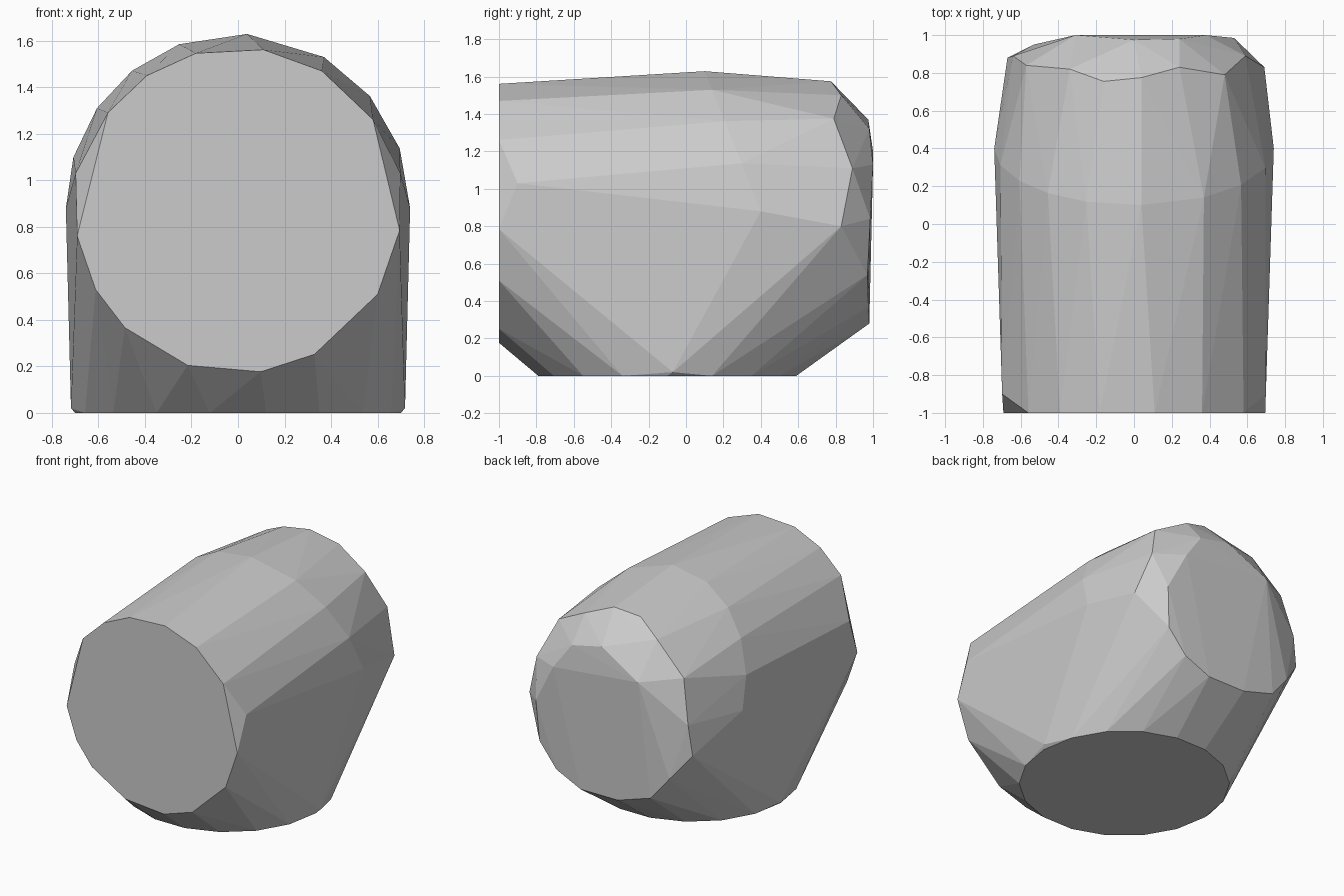
import bpy
import bmesh
from math import sin, cos, radians
from mathutils import Vector

# Remove the default cube only
default_cube = bpy.data.objects.get("Cube")
if default_cube:
    bpy.data.objects.remove(default_cube, do_unlink=True)


def make_material(name, grey):
    material = bpy.data.materials.new(name)
    material.use_nodes = True
    colour = (grey, grey, grey, 1)
    material.diffuse_color = colour
    shader = material.node_tree.nodes["Principled BSDF"]
    shader.inputs["Base Color"].default_value = colour
    return material


def ring(angles, centre, across, up):
    """Points on an ellipse spanned by two axis vectors."""
    centre, across, up = Vector(centre), Vector(across), Vector(up)
    return [centre + across * cos(radians(a)) + up * sin(radians(a)) for a in angles]


def hull_object(name, points, material):
    """Flat-faced convex body wrapped around the given points."""
    bm = bmesh.new()
    verts = [bm.verts.new(p) for p in points]
    result = bmesh.ops.convex_hull(bm, input=verts)
    unused = [v for v in result["geom_interior"] if isinstance(v, bmesh.types.BMVert)]
    bmesh.ops.delete(bm, geom=unused, context="VERTS")
    # Merge the flat caps into single polygons
    bmesh.ops.dissolve_limit(bm, angle_limit=radians(0.5), verts=bm.verts, edges=bm.edges)
    bmesh.ops.recalc_face_normals(bm, faces=bm.faces)
    mesh = bpy.data.meshes.new(name)
    bm.to_mesh(mesh)
    bm.free()
    mesh.materials.append(material)
    obj = bpy.data.objects.new(name, mesh)
    bpy.context.collection.objects.link(obj)
    return obj


# Flat front cap
front_angles = (-82, -62, -31, -7, 34, 59, 81, 105, 124, 143, 189, 209, 226, 252)
front_cap = ring(front_angles, (0, -1, 0.87), (0.7, 0, 0), (0, 0, 0.7))

# Shoulder corners just behind the front cap
front_corners = [Vector((side * 0.698, -0.9, 1.03)) for side in (-1, 1)]

# Slanted bend ring where the tube turns downwards
bend_angles = (0, 20, 40, 60, 87, 110, 128, 145, 163, 180)
bend_ring = ring(bend_angles, (0, 0.4, 0.88), (0.74, 0, 0), (0, -0.3, 0.75))

# Flat base cap, with slightly raised side corners
base_cap = ring(range(0, 360, 20), (0, -0.1, 0), (0.7, 0, 0), (0, 0.7, 0))
base_corners = [Vector((side * 0.718, -0.07, 0.02)) for side in (-1, 1)]

# Outer edge of the rear cap
rear_rim = [
    (0.69, 0.83, 0.8), (0.59, 0.89, 1.11), (0.48, 0.79, 1.375),
    (0.24, 0.83, 1.5), (0.04, 0.775, 1.575), (-0.16, 0.755, 1.55),
    (-0.34, 0.82, 1.455), (-0.57, 0.84, 1.24), (-0.64, 0.89, 0.93),
    (-0.67, 0.88, 0.71),
]

# Lower edge of the rear cap and the ridge across its dome
rear_lower = [
    (-0.53, 0.95, 0.53), (-0.39, 0.97, 0.36), (-0.13, 0.98, 0.28),
    (0.17, 0.98, 0.28), (0.37, 0.975, 0.37), (0.51, 0.97, 0.54),
]
rear_ridge = [
    (0.53, 0.985, 0.84), (0.38, 1, 1.13), (0.24, 0.98, 1.32),
    (0, 0.975, 1.37), (-0.31, 1, 1.2),
]

body_points = front_cap + front_corners + bend_ring + base_cap + base_corners
body_points += [Vector(p) for p in rear_rim + rear_lower + rear_ridge]
hull_object("elbow_body", body_points, make_material("light_grey", 0.6))
